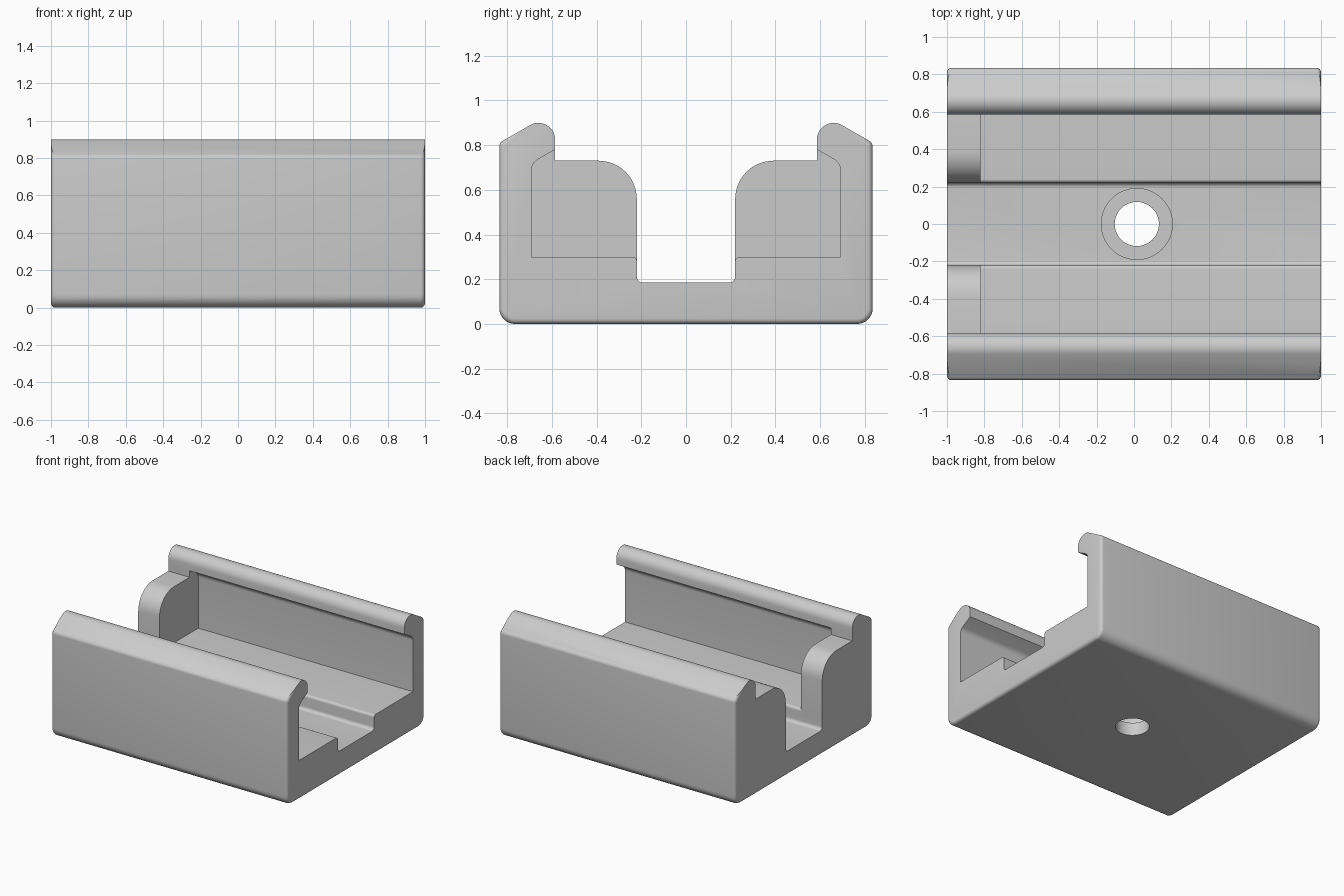
import bpy, bmesh, math
from mathutils import Vector

cube = bpy.data.objects.get("Cube")
if cube:
    bpy.data.objects.remove(cube, do_unlink=True)

grey = bpy.data.materials.new("plain grey")
grey.use_nodes = True
color = (0.6, 0.6, 0.6, 1)
grey.diffuse_color = color
grey.node_tree.nodes["Principled BSDF"].inputs["Base Color"].default_value = color


def rounded(corners):
    """Turn (y, z, radius) corners into a closed profile with arcs at the corners."""
    pts = []
    n = len(corners)
    for i, (y, z, r) in enumerate(corners):
        p = Vector((y, z))
        if r == 0:
            pts.append(p)
            continue
        a = (Vector(corners[i - 1][:2]) - p).normalized()
        b = (Vector(corners[(i + 1) % n][:2]) - p).normalized()
        half = a.angle(b) / 2
        center = p + (a + b).normalized() * r / math.sin(half)
        start = (p + a * r / math.tan(half) - center).normalized()
        end = (p + b * r / math.tan(half) - center).normalized()
        turn = math.pi - 2 * half
        steps = max(4, round(turn / math.radians(11)))
        for k in range(steps + 1):
            t = k / steps
            arm = start * math.sin((1 - t) * turn) + end * math.sin(t * turn)
            pts.append(center + arm.normalized() * r)
    return pts


def extrude(name, profile, x0, x1, edge_rule=None):
    """Extrude a y-z profile along x, rounding the end edges chosen by the rule."""
    bm = bmesh.new()
    face = bm.faces.new([bm.verts.new((x0, p.x, p.y)) for p in profile])
    out = bmesh.ops.extrude_face_region(bm, geom=[face], use_keep_orig=True)
    moved = [v for v in out["geom"] if isinstance(v, bmesh.types.BMVert)]
    bmesh.ops.translate(bm, verts=moved, vec=(x1 - x0, 0, 0))
    bmesh.ops.recalc_face_normals(bm, faces=bm.faces)
    if edge_rule:
        edges = [e for e in bm.edges if edge_rule(*[v.co for v in e.verts])]
        bmesh.ops.bevel(bm, geom=edges, offset=0.024, segments=4,
                        profile=0.5, affect='EDGES', clamp_overlap=False)
    mesh = bpy.data.meshes.new(name)
    bm.to_mesh(mesh)
    bm.free()
    mesh.materials.append(grey)
    obj = bpy.data.objects.new(name, mesh)
    bpy.context.collection.objects.link(obj)
    return obj


def combine(target, other, operation):
    bpy.context.view_layer.objects.active = target
    mod = target.modifiers.new(operation.lower(), 'BOOLEAN')
    mod.operation = operation
    mod.solver = 'EXACT'
    mod.object = other
    bpy.ops.object.modifier_apply(modifier=mod.name)
    bpy.data.objects.remove(other, do_unlink=True)


def outer_end_edge(a, b):
    """Outside rim of both ends, plus the floor edge at the open end."""
    if abs(a.x - b.x) > 0.001:
        return False
    mid = (a + b) / 2
    floor = mid.x > 0 and abs(mid.z - 0.3) < 0.001 and abs(a.y - b.y) > 0.1
    return abs(mid.y) > 0.8 or mid.z < 0.08 or floor


# Rail body: base, side walls and overhanging lips
half_rail = [(0.835, 0, 0.07), (0.835, 0.81, 0.03), (0.585, 0.954, 0.075),
             (0.585, 0.78, 0), (0.69, 0.72, 0.05), (0.69, 0.3, 0),
             (0.22, 0.3, 0.02), (0.22, 0.185, 0.025)]
full_rail = half_rail + [(-y, z, r) for y, z, r in reversed(half_rail)]
body = extrude("rail_body", rounded(full_rail), -1, 1, outer_end_edge)

# Two rounded end stops, fused into the right-hand end of the channel
stop = [(0.22, 0.25, 0), (0.75, 0.25, 0), (0.75, 0.76, 0), (0.62, 0.82, 0),
        (0.585, 0.78, 0), (0.585, 0.73, 0), (0.22, 0.73, 0.17)]
for side in (1, -1):
    profile = [Vector((side * p.x, p.y)) for p in rounded(stop)]
    combine(body, extrude("end_stop", profile, -1, -0.82), 'UNION')

# Screw hole with a counterbore
for radius, low in ((0.118, -0.1), (0.19, 0.1)):
    bpy.ops.mesh.primitive_cylinder_add(vertices=64, radius=radius, depth=0.4,
                                        location=(0.015, 0, low + 0.2))
    cutter = bpy.context.object
    cutter.name = "hole_cutter"
    cutter.hide_render = True
    cutter.data.materials.append(grey)
    combine(body, cutter, 'DIFFERENCE')

bpy.ops.object.select_all(action='DESELECT')
body.select_set(True)
bpy.context.view_layer.objects.active = body
bpy.ops.object.shade_smooth_by_angle(angle=math.radians(30))
